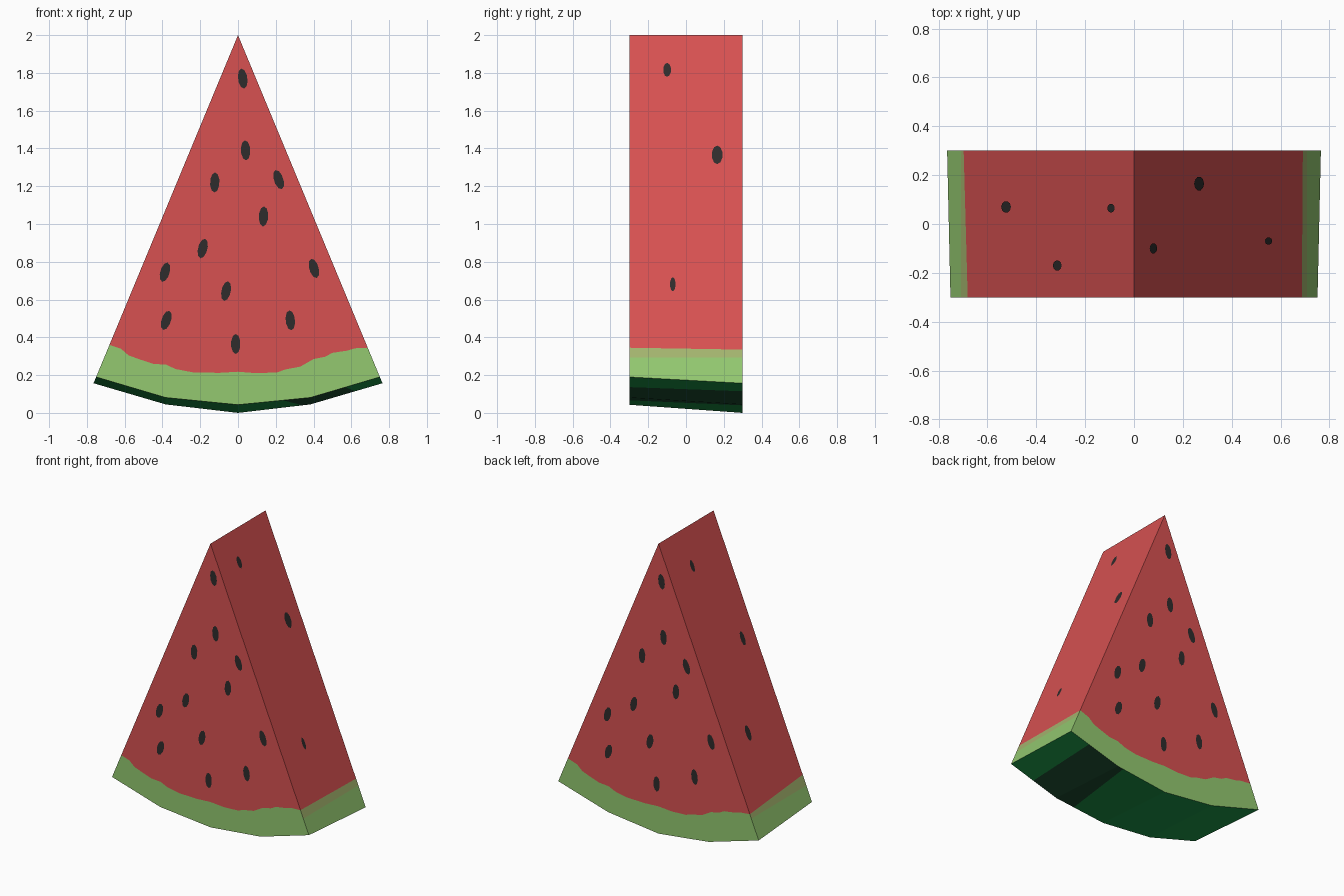
import bpy, bmesh, math
from mathutils import Vector

if "Cube" in bpy.data.objects:
    bpy.data.objects.remove(bpy.data.objects["Cube"])

D = 0.3                                   # half thickness
SLOPE = 0.415                             # half width per unit below the tip
DROP = 0.03                               # back pattern sits this much lower


def material(name, rgb):
    m = bpy.data.materials.new(name)
    lin = [((c / 255 + 0.055) / 1.055) ** 2.4 if c > 10 else c / 255 / 12.92 for c in rgb]
    m.diffuse_color = (*lin, 1)
    m.use_nodes = True
    m.node_tree.nodes["Principled BSDF"].inputs["Base Color"].default_value = m.diffuse_color
    return m


MATS = [material("red flesh", (215, 81, 81)),
        material("pale rind", (147, 200, 112)),
        material("yellowish rind", (164, 180, 110)),
        material("dark green skin", (28, 150, 72)),
        material("blackish skin stripe", (28, 76, 48))]
SEED = material("seed black", (46, 44, 44))
FLESH, PALE, YELLOW, SKIN, STRIPE = range(5)


def finish(bm, name, mats):
    mesh = bpy.data.meshes.new(name)
    bm.to_mesh(mesh)
    bm.free()
    for m in mats:
        mesh.materials.append(m)
    ob = bpy.data.objects.new(name, mesh)
    bpy.context.collection.objects.link(ob)


def lerp_curve(pts, x):
    for (x0, z0), (x1, z1) in zip(pts, pts[1:]):
        if x <= x1 + 1e-6:
            return z0 + (z1 - z0) * (x - x0) / (x1 - x0)


def edge(z, sign):                        # point on the straight side of the wedge
    return (sign * SLOPE * (2 - z), z)


# Outer skin outline, front and back, and wavy edge of the flesh
FRONT = [edge(.19, -1), (-.383, .081), (0, .043), (.383, .081), edge(.19, 1)]
BACK = [edge(.157, -1), (-.383, .045), (0, 0), (.383, .045), edge(.157, 1)]
wave = [edge(.36, -1), (-.62, .34), (-.58, .305), (-.52, .283), (-.45, .26), (-.38, .255),
        (-.33, .232), (-.24, .215), (-.1, .212), (0, .218), (.1, .21), (.21, .215),
        (.25, .23), (.33, .245), (.4, .285), (.46, .297), (.5, .318), (.58, .33),
        (.62, .342), edge(.345, 1)]
wave_back = [(-x, z - DROP) for x, z in reversed(wave)]
wave_back[0], wave_back[-1] = edge(.32, -1), edge(.335, 1)
YEL = .292                                # lower edge of the yellowish band

# Skin breaks: (front x, back x, material of the strip up to the next break)
breaks = [(FRONT[0][0], BACK[0][0], SKIN), (-.383, -.383, SKIN), (0, 0, SKIN),
          (.24, .34, STRIPE), (.383, .383, STRIPE), (.57, .62, SKIN),
          (FRONT[4][0], BACK[4][0], SKIN)]
low_f = [(f, lerp_curve(FRONT, f)) for f, b, m in breaks]
low_b = [(b, lerp_curve(BACK, b)) for f, b, m in breaks]

# Slice body: two wedge faces, two sides and the curved skin
bm = bmesh.new()


def face(points, mat):
    bm.faces.new([bm.verts.new(p) for p in points]).material_index = mat


for y, top, low in ((-D, wave, low_f), (D, wave_back, low_b)):
    face([(x, y, z) for x, z in [(0, 2)] + top], FLESH)
    ring = top + [edge(YEL, 1)] + low[::-1] + [edge(YEL, -1)]
    face([(x, y, z) for x, z in ring], PALE)
for i, s in ((0, -1), (-1, 1)):
    rows_f = [(0, 2), wave[i], edge(YEL, s), low_f[i]]
    rows_b = [(0, 2), wave_back[i], edge(YEL, s), low_b[i]]
    for k, mat in enumerate((FLESH, YELLOW, PALE)):
        face([(p[0], y, p[1]) for p, y in ((rows_f[k], -D), (rows_b[k], D),
                                           (rows_b[k + 1], D), (rows_f[k + 1], -D))], mat)
for k in range(len(breaks) - 1):
    face([(p[0], y, p[1]) for p, y in ((low_f[k], -D), (low_b[k], D),
                                       (low_b[k + 1], D), (low_f[k + 1], -D))], breaks[k][2])
bmesh.ops.remove_doubles(bm, verts=bm.verts[:], dist=1e-4)
bmesh.ops.recalc_face_normals(bm, faces=bm.faces[:])
finish(bm, "melon_slice", MATS)

# Seeds: thin oval plates just above the flesh
bm = bmesh.new()


def seed(center, right, up, tilt=0, w=.025, h=.053):
    right, up = Vector(right).normalized(), Vector(up).normalized()
    n = right.cross(up)
    a = math.radians(tilt)                # positive leans the top to the right
    r, u = right * math.cos(a) - up * math.sin(a), up * math.cos(a) + right * math.sin(a)
    ring = [math.tau * (k + .5) / 10 for k in range(10)]
    bm.faces.new([bm.verts.new(Vector(center) + n * .003 + r * w * math.cos(t) + u * h * math.sin(t))
                  for t in ring])


wedge_seeds = [(.025, 1.77, -8), (.04, 1.39, -3), (-.123, 1.22, 2), (.215, 1.235, -18),
               (.135, 1.04, 3), (-.187, .87, 14), (-.387, .745, 16), (-.063, .645, 12),
               (.402, .765, -16), (-.38, .49, 18), (.277, .49, -6), (-.012, .365, 0)]
for x, z, t in wedge_seeds:               # back repeats the front, turned half round
    seed((x, -D, z), (1, 0, 0), (0, 0, 1), t)
    seed((-x, D, z - DROP + .005), (-1, 0, 0), (0, 0, 1), t)
side_seeds = [(1, -.1, 1.815, .021, .04), (1, .165, 1.365, .029, .053), (1, -.07, .68, .015, .04),
              (-1, .07, .745, .024, .052), (-1, -.17, 1.25, .021, .047), (-1, .065, 1.78, .018, .04)]
for s, y, z, w, h in side_seeds:
    seed((s * SLOPE * (2 - z), y, z), (0, s, 0), (-s * SLOPE, 0, 1), 0, w, h)
finish(bm, "seeds", [SEED])
